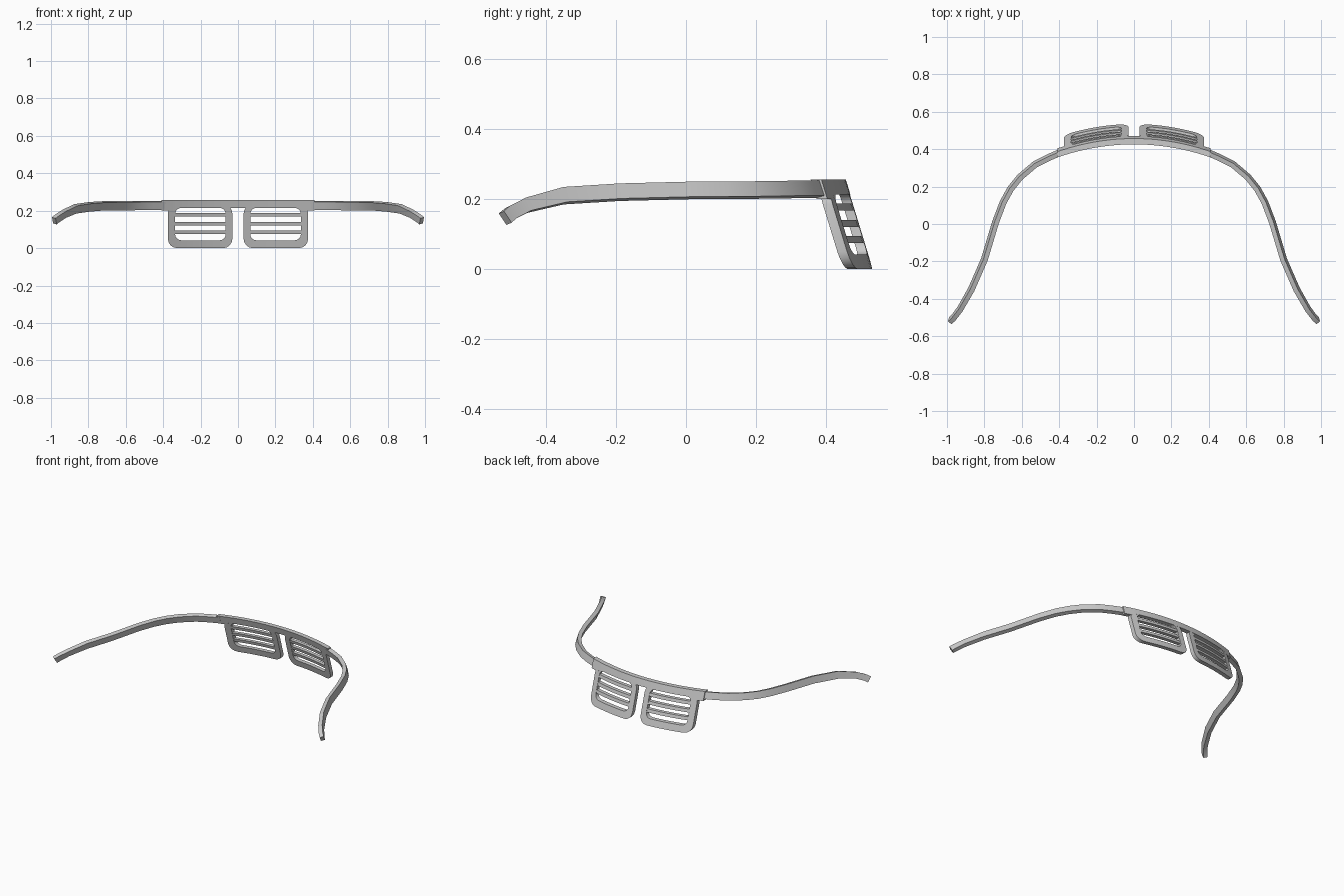
import bpy, bmesh, math
from mathutils import Vector

if "Cube" in bpy.data.objects:
    bpy.data.objects.remove(bpy.data.objects["Cube"])

SLOPE, BOW, TOP = 0.306, 0.416, 0.257


def face_point(x, z, depth):
    """Point on the bowed, raked front; depth is measured behind the outer surface."""
    return (x, 0.456 - BOW * x * x + SLOPE * (TOP - z) - depth, z)


def finish(name, bm, mirror=False):
    bmesh.ops.recalc_face_normals(bm, faces=bm.faces)
    me = bpy.data.meshes.new(name)
    bm.to_mesh(me)
    bm.free()
    ob = bpy.data.objects.new(name, me)
    bpy.context.collection.objects.link(ob)
    if mirror:
        mod = ob.modifiers.new("mirror", 'MIRROR')
        mod.use_mirror_merge = False
    bpy.ops.object.select_all(action='DESELECT')
    ob.select_set(True)
    bpy.context.view_layer.objects.active = ob
    bpy.ops.object.shade_smooth_by_angle(angle=math.radians(25))
    return ob


def loft(bm, sections, closed=False):
    """Skin a list of equally sized point rings."""
    rings = [[bm.verts.new(p) for p in s] for s in sections]
    n = len(rings[0])
    pairs = list(zip(rings, rings[1:]))
    if closed:
        pairs.append((rings[-1], rings[0]))
    for a, b in pairs:
        for i in range(n):
            j = (i + 1) % n
            bm.faces.new((a[i], a[j], b[j], b[i]))
    if not closed:
        bm.faces.new(rings[0])
        bm.faces.new(rings[-1])


def bar_section(x, z0, z1, d0, d1):
    return [face_point(x, z0, d0), face_point(x, z1, d0),
            face_point(x, z1, d1), face_point(x, z0, d1)]


def rounded_rect(x0, x1, z0, z1, r, steps=4, side=6):
    """Rounded rectangle with subdivided horizontal edges so it can bow."""
    pts = []
    corners = [(x1 - r, z1 - r, 0), (x0 + r, z1 - r, 90),
               (x0 + r, z0 + r, 180), (x1 - r, z0 + r, 270)]
    for k, (cx, cz, a0) in enumerate(corners):
        for i in range(steps + 1):
            a = math.radians(a0 + 90 * i / steps)
            pts.append((cx + r * math.cos(a), cz + r * math.sin(a)))
        if k in (0, 2):
            xa, xb = cx, corners[k + 1][0]
            for i in range(1, side):
                pts.append((xa + (xb - xa) * i / side, pts[-1][1]))
    return pts


# brow bar, deeper at both hinge ends
bm = bmesh.new()
inner = [-0.345 + 0.69 * i / 16 for i in range(17)]
stations = [(-0.41, 0.2), (-0.346, 0.2)] + [(x, 0.214) for x in inner] + [(0.346, 0.2), (0.41, 0.2)]
loft(bm, [bar_section(x, z, TOP, -0.001, 0.03) for x, z in stations])
finish("brow_bar", bm)

# lens rims
bm = bmesh.new()
outer = rounded_rect(0.03, 0.375, 0.0, 0.235, 0.05)
hole = rounded_rect(0.066, 0.336, 0.042, 0.215, 0.032)
loft(bm, [[face_point(*o, 0), face_point(*h, 0), face_point(*h, 0.028), face_point(*o, 0.028)]
          for o, h in zip(outer, hole)], closed=True)
finish("lens_rim", bm, True)

# shutter slats
bm = bmesh.new()
for z in (0.178, 0.131, 0.085):
    loft(bm, [bar_section(0.055 + 0.29 * i / 6, z - 0.01, z + 0.01, 0.002, 0.026)
              for i in range(7)])
finish("shutter_slats", bm, True)

# temple arms: leaning rectangular section swept along a path
path = [Vector(p) for p in (
    (0.395, 0.382, 0.228), (0.46, 0.354, 0.228), (0.53, 0.318, 0.228), (0.61, 0.25, 0.227),
    (0.66, 0.188, 0.226), (0.70, 0.115, 0.226), (0.74, 0.01, 0.225), (0.80, -0.19, 0.22),
    (0.87, -0.35, 0.21), (0.93, -0.455, 0.183), (0.965, -0.501, 0.16), (0.982, -0.517, 0.146))]
lean = math.atan(SLOPE)
c, s = math.cos(lean), math.sin(lean)
sections = []
for i, p in enumerate(path):
    t = (path[min(i + 1, len(path) - 1)] - path[max(i - 1, 0)]).normalized()
    out = Vector((-t.y, t.x, 0)).normalized()
    up = t.cross(out)
    a, b = out * c + up * s, up * c - out * s
    h = 0.0225 if i < 9 else 0.02
    sections.append([p + a * u * 0.0125 + b * v * h
                     for u, v in ((-1, -1), (1, -1), (1, 1), (-1, 1))])
bm = bmesh.new()
loft(bm, sections)
finish("temple_arm", bm, True)
